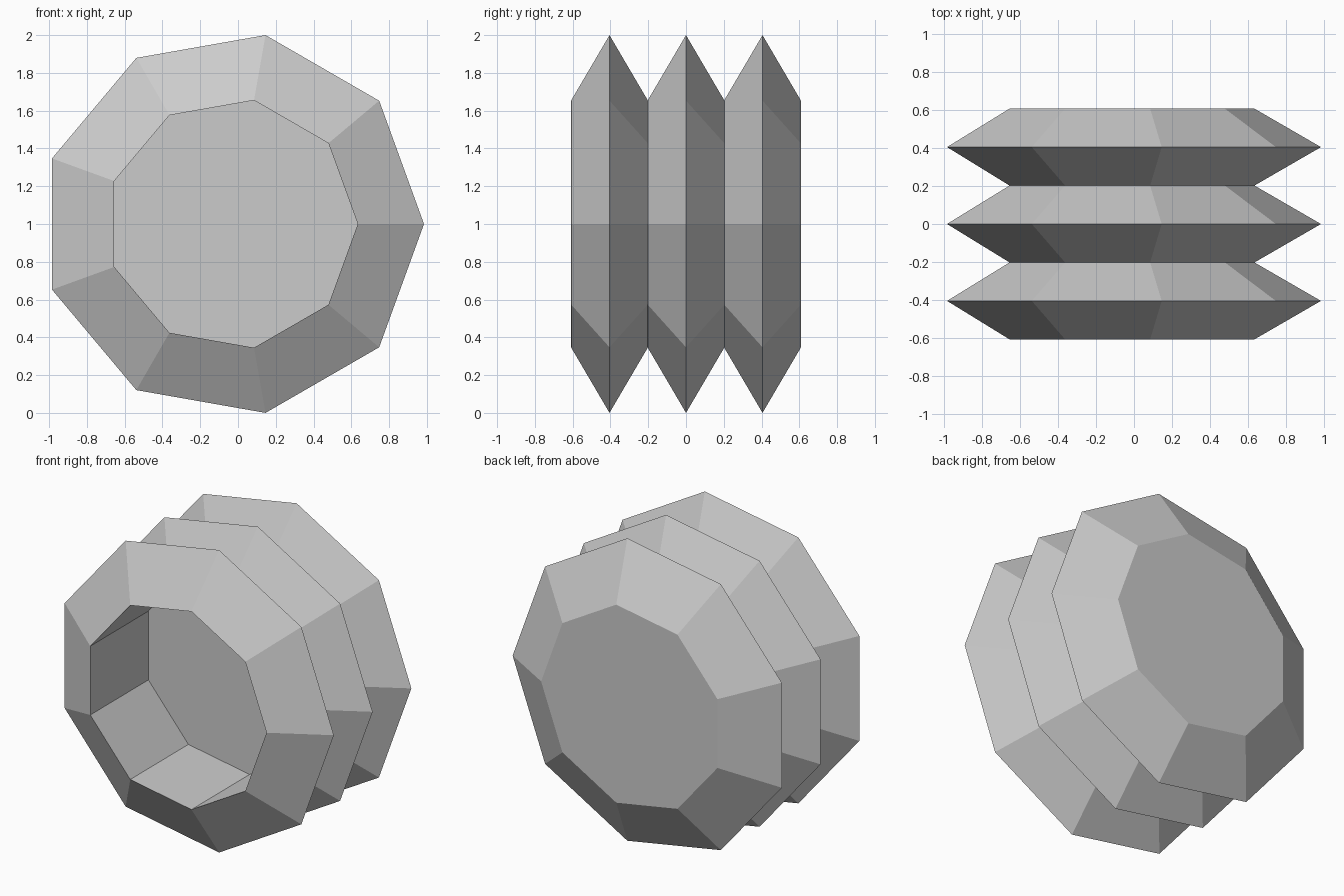
import bpy, bmesh
from math import cos, sin, tau

if "Cube" in bpy.data.objects:
    bpy.data.objects.remove(bpy.data.objects["Cube"])

SIDES = 9
RIDGE, NECK = 1.0154, 0.665      # outer and inner nonagon radii
STEP = 0.2025                    # half a pleat along y
CX, CZ = -0.0306, 1.0            # nonagon centre

# Profile from the cup floor, out over the front rim, along the pleats to the back
profile = [(NECK, 0.0)]
profile += [(RIDGE if i % 2 else NECK, (i - 3) * STEP) for i in range(7)]

bm = bmesh.new()
rings = [[bm.verts.new((CX + r * cos(tau * k / SIDES), y, CZ + r * sin(tau * k / SIDES)))
          for k in range(SIDES)] for r, y in profile]

# Side walls between neighbouring rings
for a, b in zip(rings, rings[1:]):
    for k in range(SIDES):
        n = (k + 1) % SIDES
        bm.faces.new((a[k], a[n], b[n], b[k]))

# Cup floor and closed back
bm.faces.new(rings[0])
bm.faces.new(rings[-1])
bmesh.ops.recalc_face_normals(bm, faces=bm.faces)

mesh = bpy.data.meshes.new("pleated_cup")
bm.to_mesh(mesh)
bm.free()
bpy.context.collection.objects.link(bpy.data.objects.new("pleated_cup", mesh))
